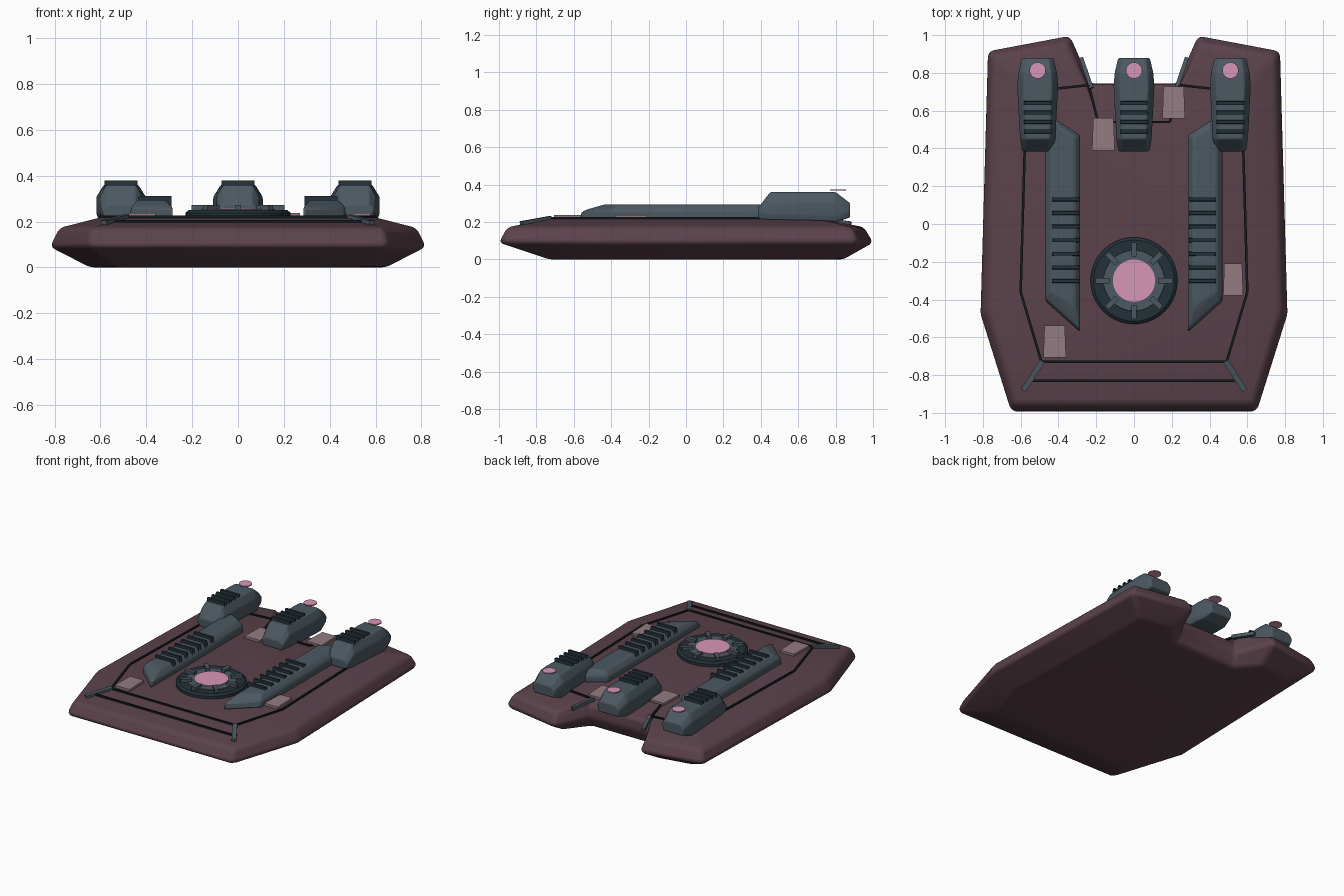
import bpy, bmesh, math
from mathutils import Vector

if "Cube" in bpy.data.objects:
    bpy.data.objects.remove(bpy.data.objects["Cube"])


def mat(name, r, g, b):
    m = bpy.data.materials.new(name)
    m.diffuse_color = (r, g, b, 1)
    m.use_nodes = True
    m.node_tree.nodes["Principled BSDF"].inputs["Base Color"].default_value = m.diffuse_color
    return m


PLUM = mat("plum hull", 0.105, 0.054, 0.071)
STEEL = mat("blue grey steel", 0.072, 0.098, 0.120)
DARK = mat("dark slate", 0.017, 0.030, 0.040)
BLACK = mat("seam black", 0.006, 0.010, 0.013)
PINK = mat("pink glow", 0.68, 0.31, 0.47)
GRATE = mat("dusty rose grate", 0.29, 0.20, 0.22)


def make(name, verts, faces, material, bevel=0, segs=2):
    me = bpy.data.meshes.new(name)
    me.from_pydata([tuple(v) for v in verts], [], faces)
    bm = bmesh.new()
    bm.from_mesh(me)
    bmesh.ops.recalc_face_normals(bm, faces=bm.faces)
    bm.to_mesh(me)
    bm.free()
    me.materials.append(material)
    ob = bpy.data.objects.new(name, me)
    bpy.context.collection.objects.link(ob)
    if bevel:
        mod = ob.modifiers.new("bevel", 'BEVEL')
        mod.width, mod.segments, mod.limit_method = bevel, segs, 'ANGLE'
        mod.angle_limit = math.radians(15)
        bpy.context.view_layer.objects.active = ob
        ob.select_set(True)
        bpy.ops.object.shade_smooth_by_angle(angle=math.radians(35))
        ob.select_set(False)
    return ob


def loft(name, rings, material, bevel=0, segs=2):
    """Skin equal-length rings and cap both ends."""
    n = len(rings[0])
    verts = [p for r in rings for p in r]
    faces = [(k * n + i, k * n + (i + 1) % n, (k + 1) * n + (i + 1) % n, (k + 1) * n + i)
             for k in range(len(rings) - 1) for i in range(n)]
    faces += [tuple(range(n)), tuple(range(len(verts) - n, len(verts)))]
    return make(name, verts, faces, material, bevel, segs)


def mirrored(half, z):
    pts = half + [(-x, y) for x, y in reversed(half)]
    return [(x, y, z) for x, y in pts]


def beam(name, a, b, width, height, material):
    """Rectangular bar between two points."""
    a, b = Vector(a), Vector(b)
    d = (b - a).normalized()
    s = d.cross(Vector((0, 0, 1))).normalized() * width / 2
    u = s.cross(d).normalized() * height / 2
    return loft(name, [[p + s + u, p + s - u, p - s - u, p - s + u] for p in (a, b)], material)


def lathe(name, centre, profile, material, n=40):
    cx, cy = centre
    rings = [[(cx + r * math.cos(2 * math.pi * i / n), cy + r * math.sin(2 * math.pi * i / n), z)
              for i in range(n)] for r, z in profile]
    return loft(name, rings, material)


def louvre(name, x0, x1, y, z0, z1):
    """Slim vent fin, open at its ends."""
    a, b = 0.012, 0.009
    prof = [(y - a, z0), (y - b, z1), (y + b, z1), (y + a, z0)]
    make(name, [(x, *p) for x in (x0, x1) for p in prof],
         [(0, 1, 5, 4), (1, 2, 6, 5), (2, 3, 7, 6)], DARK)


# Hull: stacked outlines with a stern notch
top = [(0.49, -0.73), (0.60, -0.36), (0.57, 0.70), (0.24, 0.735), (0.19, 0.54)]
loft("hull", [
    mirrored([(0.53, -0.73), (0.645, -0.42), (0.62, 0.80), (0.38, 0.845), (0.25, 0.70)], 0),
    mirrored([(0.655, -1.0), (0.82, -0.48), (0.78, 0.92), (0.335, 1.005), (0.225, 0.745)], 0.09),
    mirrored([(0.635, -0.955), (0.78, -0.46), (0.745, 0.89), (0.355, 0.955), (0.24, 0.738)], 0.172),
    mirrored(top, 0.218)], PLUM, 0.022, 3)

# Deck seams
loop = mirrored(top, 0.22)
for i, p in enumerate(loop):
    beam("deck_seam", p, loop[(i + 1) % len(loop)], 0.013, 0.012, BLACK)
beam("bow_seam", (-0.54, -0.83, 0.202), (0.54, -0.83, 0.202), 0.012, 0.012, BLACK)

for s in (-1, 1):
    # Corner struts at bow and stern notch
    beam("bow_strut", (s * 0.485, -0.725, 0.220), (s * 0.585, -0.88, 0.192), 0.03, 0.024, STEEL)
    beam("notch_strut", (s * 0.225, 0.72, 0.215), (s * 0.28, 0.88, 0.19), 0.022, 0.025, STEEL)

    # Long side housings with slanted ends
    base = [(0.285, -0.575), (0.468, -0.41), (0.468, 0.50), (0.41, 0.55), (0.285, 0.47)]
    crown = [(0.315, -0.44), (0.437, -0.36), (0.437, 0.49), (0.405, 0.52), (0.315, 0.46)]
    shoulder = [(0.285, -0.56), (0.468, -0.40), (0.468, 0.50), (0.41, 0.55), (0.285, 0.47)]
    loft("side_housing", [[(s * x, y, z) for x, y in ring] for ring, z in
                          ((base, 0.212), (shoulder, 0.262), (crown, 0.295))], STEEL, 0.012)
    for k in range(7):
        louvre("housing_louvre", s * 0.29, s * 0.435, 0.13 - 0.072 * k, 0.265, 0.312)

# Stern engine pods
for cx in (-0.51, 0, 0.51):
    rings = []
    for y, w, zb, zt in ((0.385, 0.082, 0.215, 0.275), (0.45, 0.093, 0.21, 0.36),
                         (0.73, 0.108, 0.205, 0.36), (0.80, 0.102, 0.20, 0.36),
                         (0.878, 0.084, 0.225, 0.30)):
        zs = zb + (zt - zb) * 0.66
        half = [(w * 0.9, zb), (w, zb + 0.03), (w, zs), (w * 0.7, zt)]
        rings.append([(cx + x, y, z) for x, z in half + [(-x, z) for x, z in reversed(half)]])
    loft("engine_pod", rings, STEEL, 0.012)
    for k in range(4):
        louvre("pod_louvre", cx - 0.072, cx + 0.072, 0.49 + 0.05 * k, 0.345, 0.38)
    lathe("pod_lamp", (cx, 0.813), [(0.043, 0.368), (0.043, 0.375)], PINK, 24)

# Round hatch with spokes
hub = (0, -0.3)
lathe("hatch_rim", hub, [(0.23, 0.21), (0.23, 0.238), (0.215, 0.25), (0.165, 0.25)], DARK)
lathe("hatch_ring", hub, [(0.165, 0.24), (0.16, 0.254), (0.11, 0.254)], STEEL)
lathe("hatch_lens", hub, [(0.112, 0.25), (0.112, 0.259)], PINK)
for k in range(8):
    a = math.pi * k / 4
    p, q = [(r * math.cos(a), hub[1] + r * math.sin(a), 0.258) for r in (0.128, 0.203)]
    beam("hatch_spoke", p, q, 0.028, 0.028, STEEL)

# Deck grates, slightly tapered
for gx, gy in ((-0.162, 0.475), (0.21, 0.643), (0.525, -0.293), (-0.42, -0.622)):
    w = 0.053 if gx > 0.5 else 0.06
    quad = [(gx - w, gy - 0.085), (gx + w, gy - 0.085), (gx + w - 0.006, gy + 0.085), (gx - w + 0.006, gy + 0.085)]
    loft("deck_grate", [[(x, y, z) for x, y in quad] for z in (0.222, 0.238)], GRATE)
